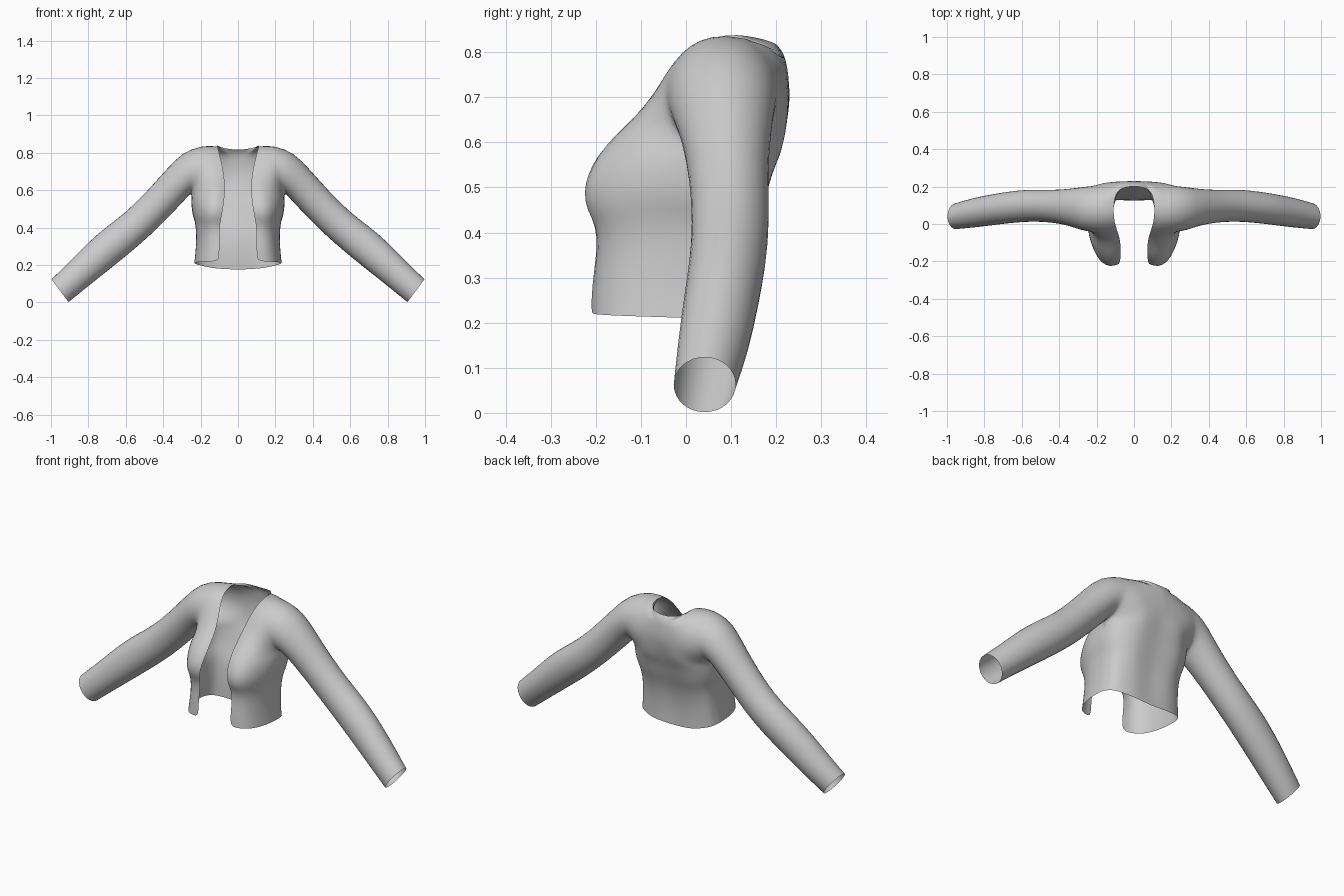
import bpy, bmesh, math
from mathutils import Vector as V

def spline(keys, n):
    """Resample a smooth curve through keys into n equal segments."""
    k = [V(p) for p in keys]
    k = [2 * k[0] - k[1]] + k + [2 * k[-1] - k[-2]]
    fine = []
    for a, b, c, d in zip(k, k[1:], k[2:], k[3:]):
        for s in range(16):
            t = s / 16
            fine.append(0.5 * (2 * b + (c - a) * t + (2 * a - 5 * b + 4 * c - d) * t * t
                               + (3 * b - a - 3 * c + d) * t ** 3))
    fine.append(k[-2])
    dist = [0]
    for p, q in zip(fine, fine[1:]):
        dist.append(dist[-1] + (q - p).length)
    out, j = [], 0
    for i in range(n + 1):
        want = dist[-1] * i / n
        while j < len(fine) - 2 and dist[j + 1] < want:
            j += 1
        t = (want - dist[j]) / max(dist[j + 1] - dist[j], 1e-9)
        out.append(fine[j].lerp(fine[j + 1], min(max(t, 0), 1)))
    return out

def ring(up, low, y0, y1):
    """Sleeve section: starts on top and runs over the front."""
    pts = []
    for i in range(16):
        a = i * math.pi / 8
        m, h = (V(up) + V(low)) / 2, (V(up) - V(low)) / 2
        p = m + h * math.cos(a)
        pts.append(V((p.x, (y0 + y1) / 2 - (y1 - y0) / 2 * math.sin(a), p.y)))
    return pts

bm = bmesh.new()

def loft(rows, closed=False):
    vs = [[bm.verts.new(p) for p in r] for r in rows]
    n = len(rows[0])
    for a, b in zip(vs, vs[1:]):
        for i in range(n if closed else n - 1):
            j = (i + 1) % n
            bm.faces.new((a[i], a[j], b[j], b[i]))

# sleeve, from armhole to cuff
sleeve = [ring(*r) for r in (
    ((.20, .835), (.25, .585), -.045, .205), ((.295, .808), (.264, .568), -.037, .20),
    ((.385, .712), (.30, .528), -.012, .19), ((.485, .598), (.375, .45), .006, .183),
    ((.60, .482), (.47, .355), .013, .187), ((.70, .41), (.58, .26), .006, .18),
    ((.80, .325), (.69, .172), -.007, .163), ((.90, .22), (.80, .085), -.02, .143),
    ((.998, .125), (.905, .0), -.029, .112))]
loft(sleeve, True)
hole = sleeve[0]

# front panel: opening edge -> armhole, shoulder downwards
front = [
    [(.11, .09, .84), (.155, .087, .84)],
    [(.108, .035, .825), (.155, .03, .829)],
    [(.10, -.005, .795), (.15, -.01, .80)],
    [(.09, -.035, .755), (.15, -.042, .758)],
    [(.08, -.065, .71), (.125, -.07, .71), (.175, -.064, .712)],
    [(.073, -.10, .66), (.12, -.11, .66), (.175, -.092, .662), (.21, -.06, .665)],
    [(.07, -.145, .615), (.12, -.162, .615), (.18, -.13, .615), (.217, -.068, .62)],
    [(.072, -.18, .57), (.12, -.203, .57), (.19, -.155, .575), (.228, -.07, .585)],
    [(.076, -.205, .53), (.115, -.224, .53), (.165, -.207, .53), (.21, -.145, .54),
     (.243, -.05, .563)]]
rows_f = [spline(k + [tuple(hole[i])], 8) for i, k in enumerate(front)]

# back panel: armhole -> centre back
back = [
    [(.16, .14, .828), (.115, .18, .82), (.06, .21, .805), (0, .218, .797)],
    [(.15, .19, .79), (.08, .215, .775), (0, .226, .765)],
    [(.15, .212, .75), (.08, .225, .735), (0, .23, .72)],
    [(.15, .222, .70), (.08, .228, .69), (0, .23, .68)],
    [(.16, .218, .655), (.08, .224, .645), (0, .222, .64)],
    [(.18, .195, .615), (.10, .217, .605), (0, .212, .60)],
    [(.205, .16, .58), (.12, .205, .57), (0, .20, .56)],
    [(.22, .145, .56), (.13, .19, .54), (0, .186, .525)]]
neck = spline([(.11, .09, .84), (.107, .13, .838), (.092, .175, .828),
               (.05, .197, .82), (0, .203, .815)], 4)
rows_b = [rows_f[0][::-1] + neck[1:]]
rows_b += [spline([tuple(hole[15 - i])] + k, 12) for i, k in enumerate(back)]

# lower body: height at front, side and back, then outline of front and back
lower = [
    (.49, .49, .48, [(.083, -.217), (.115, -.233), (.165, -.217), (.21, -.155), (.243, -.06), (.25, .05)],
     [(.222, .125), (.13, .175), (0, .172)]),
    (.45, .45, .435, [(.09, -.213), (.12, -.227), (.165, -.21), (.205, -.15), (.231, -.06), (.237, .05)],
     [(.21, .115), (.13, .16), (0, .158)]),
    (.415, .415, .40, [(.097, -.198), (.125, -.204), (.165, -.188), (.20, -.135), (.222, -.06), (.227, .045)],
     [(.20, .11), (.12, .148), (0, .145)]),
    (.36, .355, .34, [(.10, -.197), (.13, -.197), (.165, -.178), (.20, -.125), (.22, -.05), (.223, .04)],
     [(.197, .10), (.115, .133), (0, .13)]),
    (.28, .27, .25, [(.10, -.209), (.135, -.205), (.175, -.18), (.207, -.125), (.224, -.05), (.226, .035)],
     [(.20, .095), (.115, .125), (0, .122)]),
    (.222, .21, .175, [(.10, -.21), (.14, -.206), (.185, -.18), (.215, -.125), (.232, -.05), (.234, .03)],
     [(.208, .09), (.12, .125), (0, .128)])]
for zf, zs, zb, f, b in lower:
    fk = [(x, y, zf + (zs - zf) * i / 5) for i, (x, y) in enumerate(f)]
    bk = [fk[-1]] + [(x, y, zs + (zb - zs) * t) for (x, y), t in zip(b, (.3, .8, 1))]
    rows_f.append(spline(fk, 8))
    rows_b.append(spline(bk, 12))
loft(rows_f)
loft(rows_b)

# weld the panels and the sleeve along their shared seams
bmesh.ops.remove_doubles(bm, verts=bm.verts, dist=0.0008)
bmesh.ops.recalc_face_normals(bm, faces=bm.faces)
if sum(f.normal.x * f.calc_area() for f in bm.faces if f.calc_center_median().z < .4
       and f.calc_center_median().x < .25) < 0:
    bmesh.ops.reverse_faces(bm, faces=bm.faces)
for f in bm.faces:
    f.smooth = True
mesh = bpy.data.meshes.new("open_jacket")
bm.to_mesh(mesh)
bm.free()

cloth = bpy.data.materials.new("grey_cloth")
cloth.diffuse_color = (.6, .6, .6, 1)
mesh.materials.append(cloth)
jacket = bpy.data.objects.new("open_jacket", mesh)
bpy.context.collection.objects.link(jacket)
mirror = jacket.modifiers.new("mirror", 'MIRROR')
mirror.use_clip = True
mirror.merge_threshold = 0.001
sub = jacket.modifiers.new("smooth", 'SUBSURF')
sub.levels = sub.render_levels = 1
